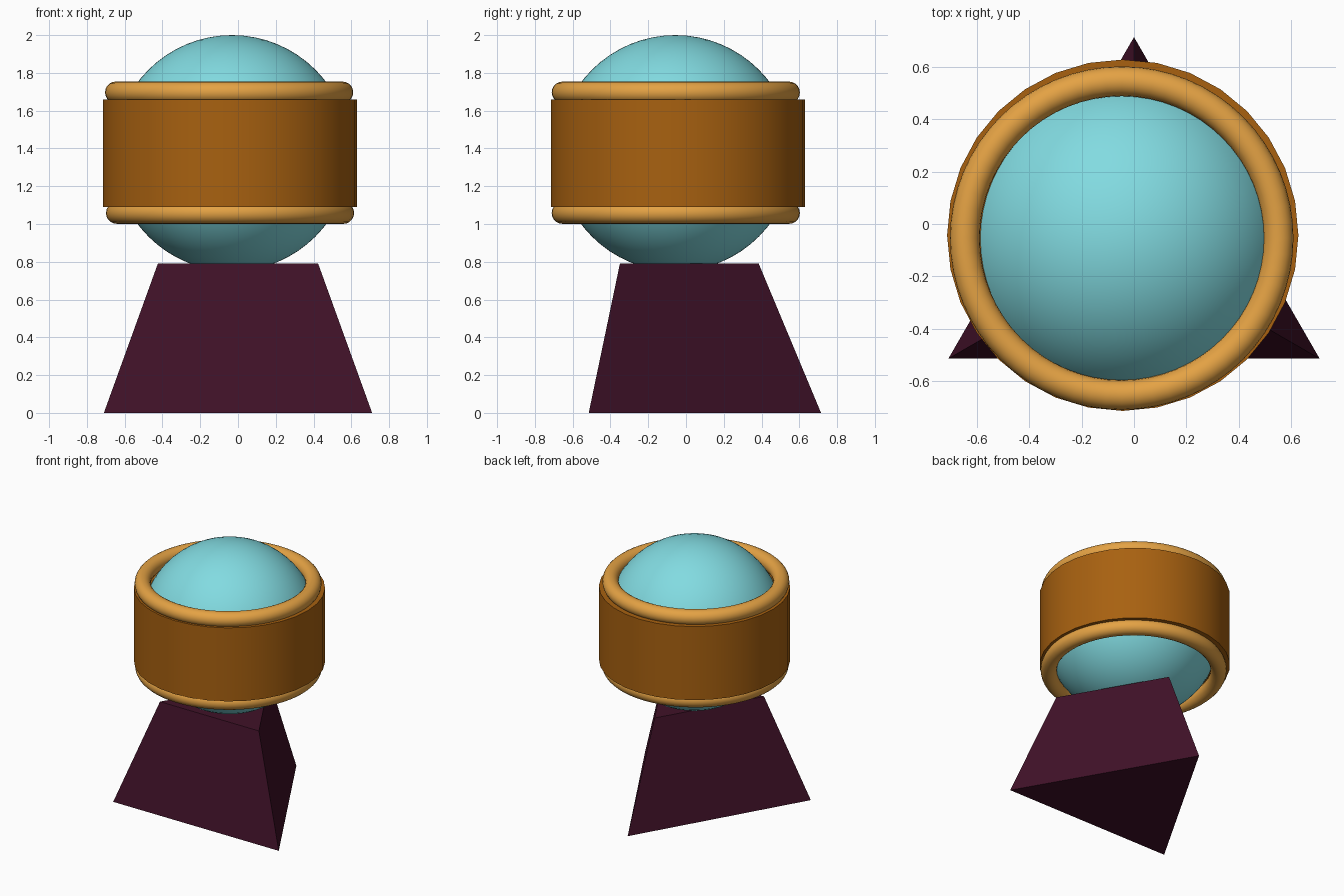
import bpy
import math

if "Cube" in bpy.data.objects:
    bpy.data.objects.remove(bpy.data.objects["Cube"])


def srgb(r, g, b):
    def lin(c):
        c /= 255
        return c / 12.92 if c <= 0.04045 else ((c + 0.055) / 1.055) ** 2.4
    return (lin(r), lin(g), lin(b), 1.0)


def material(name, colour):
    m = bpy.data.materials.new(name)
    m.diffuse_color = colour
    m.use_nodes = True
    m.node_tree.nodes["Principled BSDF"].inputs["Base Color"].default_value = m.diffuse_color
    return m


teal = material("pale_teal", srgb(130, 219, 225))
gold = material("light_gold", srgb(228, 162, 68))
bronze = material("bronze_brown", srgb(168, 97, 16))
plum = material("dark_plum", srgb(64, 17, 40))


def finish(name, mat, smooth_angle=None):
    ob = bpy.context.object
    ob.name = name
    ob.data.materials.append(mat)
    if smooth_angle:
        bpy.ops.object.shade_smooth_by_angle(angle=math.radians(smooth_angle))
    return ob


# Triangular tapered pedestal, one corner pointing to the back
H = 0.79
bpy.ops.mesh.primitive_cone_add(vertices=3, radius1=0.82, radius2=0.49, depth=H,
                                location=(0, -0.105, H / 2))
finish("pedestal", plum)

# Globe
bpy.ops.mesh.primitive_uv_sphere_add(segments=64, ring_count=32, radius=0.625,
                                     location=(-0.032, -0.056, 1.375))
finish("globe", teal, 40)

# Wide band around the globe
bpy.ops.mesh.primitive_cylinder_add(vertices=32, radius=0.672, depth=0.57,
                                    location=(-0.043, -0.043, 1.375))
finish("band", bronze, 30)

# Rounded rims above and below the band
for name, x, z in (("upper_rim", -0.047, 1.697), ("lower_rim", -0.042, 1.058)):
    bpy.ops.mesh.primitive_torus_add(major_segments=64, minor_segments=20,
                                     major_radius=0.6, minor_radius=0.057,
                                     location=(x, -0.054, z))
    finish(name, gold, 40)
